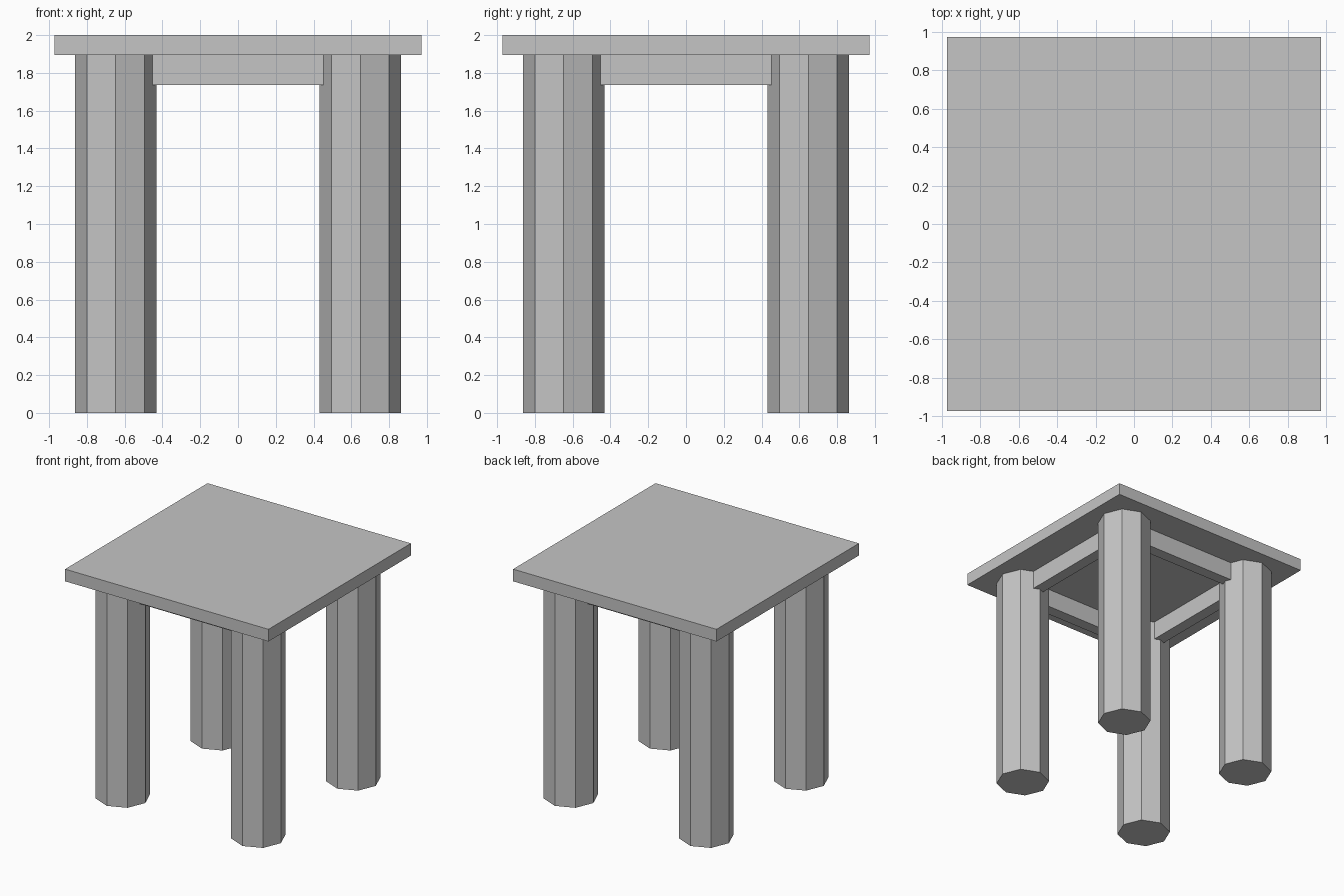
import bpy
from math import radians

cube = bpy.data.objects.get("Cube")
if cube:
    bpy.data.objects.remove(cube, do_unlink=True)

HEIGHT = 2.0
TOP_WIDTH = 1.944
UNDERSIDE = 1.895      # bottom of the table top
RAIL_BOTTOM = 1.735
LEG_OFFSET = 0.648
LEG_RADIUS = 0.216

grey = bpy.data.materials.new("plain grey")
grey.use_nodes = True
colour = (0.56, 0.56, 0.56, 1)
grey.diffuse_color = colour
grey.node_tree.nodes["Principled BSDF"].inputs["Base Color"].default_value = colour


def finish(name):
    obj = bpy.context.object
    obj.name = obj.data.name = name
    obj.data.materials.append(grey)
    return obj


def box(name, size, centre):
    bpy.ops.mesh.primitive_cube_add(size=1, location=centre)
    obj = finish(name)
    obj.scale = size
    bpy.ops.object.transform_apply(location=False, rotation=False, scale=True)
    return obj


# Square table top
box("table_top", (TOP_WIDTH, TOP_WIDTH, HEIGHT - UNDERSIDE),
    (0, 0, (HEIGHT + UNDERSIDE) / 2))

# Four octagonal legs, corners pointing along the axes
for end, y in (("front", -1), ("back", 1)):
    for side, x in (("right", -1), ("left", 1)):
        bpy.ops.mesh.primitive_cylinder_add(
            vertices=8, radius=LEG_RADIUS, depth=UNDERSIDE,
            location=(x * LEG_OFFSET, y * LEG_OFFSET, UNDERSIDE / 2))
        finish(f"{end}_{side}_leg")

# Four rails under the top, with their ends buried in the legs
rail_z = (UNDERSIDE + RAIL_BOTTOM) / 2
rail_size = (1.1, 0.1, UNDERSIDE - RAIL_BOTTOM)
for name, x, y in (("front", 0, -1), ("back", 0, 1),
                   ("right", -1, 0), ("left", 1, 0)):
    rail = box(f"{name}_rail", rail_size,
               (x * LEG_OFFSET, y * LEG_OFFSET, rail_z))
    rail.rotation_euler.z = radians(90) if x else 0
